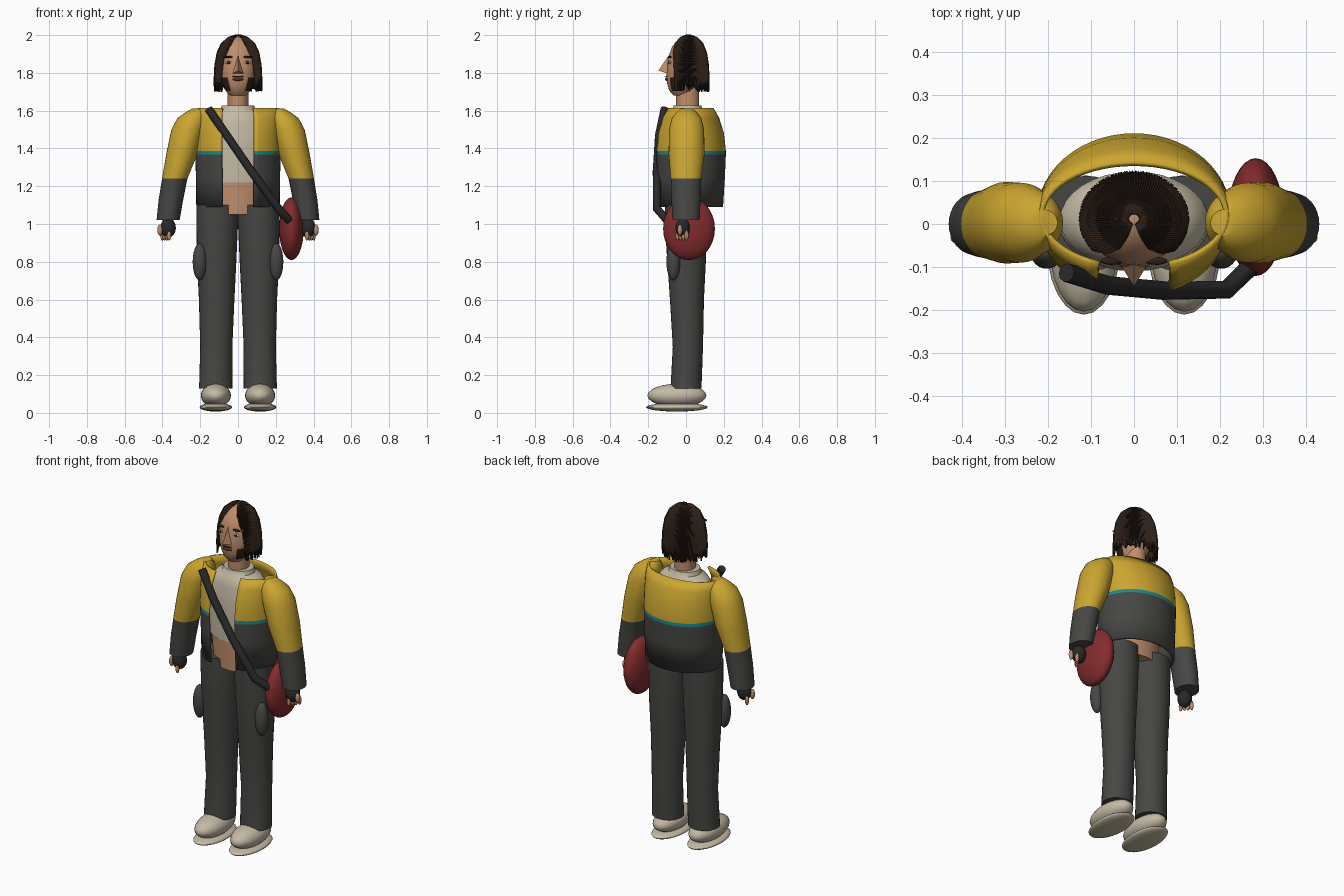
import bpy, bmesh, math, random
from mathutils import Vector

random.seed(4)
cube = bpy.data.objects.get("Cube")
if cube:
    bpy.data.objects.remove(cube)


def material(name, r, g, b):
    m = bpy.data.materials.new(name)
    m.use_nodes = True
    m.diffuse_color = (r, g, b, 1)
    bsdf = next(n for n in m.node_tree.nodes if n.type == "BSDF_PRINCIPLED")
    bsdf.inputs["Base Color"].default_value = (r, g, b, 1)
    bsdf.inputs["Roughness"].default_value = 0.8
    return m


YELLOW = material("jacket yellow", 0.60, 0.38, 0.03)
GREY = material("charcoal grey", 0.062, 0.064, 0.058)
CREAM = material("cream", 0.55, 0.49, 0.37)
RED = material("bag red", 0.23, 0.025, 0.027)
SKIN = material("skin", 0.52, 0.27, 0.15)
BLACK = material("strap black", 0.022, 0.022, 0.024)
TEAL = material("stripe teal", 0.015, 0.25, 0.25)
HAIR = material("dark brown hair", 0.027, 0.015, 0.009)
LIPS = material("lip red", 0.12, 0.02, 0.02)
WHITE = material("eye white", 0.6, 0.58, 0.52)


def finish(bm, name, mats, rule=None, angle=40):
    bmesh.ops.recalc_face_normals(bm, faces=bm.faces)
    if rule:
        for f in bm.faces:
            f.material_index = rule(f.calc_center_median())
    me = bpy.data.meshes.new(name)
    bm.to_mesh(me)
    bm.free()
    for m in mats:
        me.materials.append(m)
    ob = bpy.data.objects.new(name, me)
    bpy.context.collection.objects.link(ob)
    bpy.ops.object.select_all(action="DESELECT")
    ob.select_set(True)
    bpy.context.view_layer.objects.active = ob
    bpy.ops.object.shade_smooth_by_angle(angle=math.radians(angle))
    return ob


def loft(name, rings, mats, rule=None, segs=32, gap=0, side=1):
    """Stack of level ellipses (cx, cy, z, rx, ry); gap leaves the front open."""
    bm = bmesh.new()
    count = segs + 1 if gap else segs
    rows = []
    for cx, cy, z, rx, ry in rings:
        row = []
        for i in range(count):
            a = gap + (2 * math.pi - 2 * gap) * i / segs
            row.append(bm.verts.new((side * cx + rx * math.sin(a), cy - ry * math.cos(a), z)))
        rows.append(row)
    for lo, hi in zip(rows, rows[1:]):
        for i in range(segs):
            j = (i + 1) % count
            bm.faces.new((lo[i], lo[j], hi[j], hi[i]))
    if not gap:
        bm.faces.new(rows[0])
        bm.faces.new(rows[-1])
    return finish(bm, name, mats, rule)


def ellipsoid(name, centre, radii, mat, segs=24):
    bm = bmesh.new()
    bmesh.ops.create_uvsphere(bm, u_segments=segs, v_segments=segs // 2, radius=1)
    for v in bm.verts:
        v.co = Vector(c + r * p for c, r, p in zip(centre, radii, v.co))
    return finish(bm, name, [mat], angle=60)


# Legs, pockets, shoes, sleeves and hands, one set per side
for s, side in ((1, "left"), (-1, "right")):
    loft(side + "_trouser_leg", [
        (0.118, 0, 0.13, 0.088, 0.082), (0.115, 0.01, 0.35, 0.085, 0.08),
        (0.113, 0.005, 0.6, 0.094, 0.09), (0.113, 0.003, 0.8, 0.104, 0.102),
        (0.11, 0, 1.0, 0.11, 0.112), (0.11, 0, 1.1, 0.11, 0.112)], [GREY], side=s)
    ellipsoid(side + "_pocket", (s * 0.203, -0.067, 0.8), (0.037, 0.037, 0.098), GREY)
    ellipsoid(side + "_shoe", (s * 0.117, -0.048, 0.092), (0.08, 0.156, 0.062), CREAM)
    ellipsoid(side + "_sole", (s * 0.117, -0.048, 0.03), (0.086, 0.163, 0.023), CREAM)
    loft(side + "_sleeve", [
        (0.37, 0, 1.02, 0.061, 0.072), (0.355, 0, 1.13, 0.065, 0.077),
        (0.335, 0, 1.24, 0.067, 0.081), (0.297, 0.003, 1.37, 0.083, 0.095),
        (0.265, 0.003, 1.5, 0.088, 0.093), (0.243, 0.003, 1.56, 0.078, 0.078),
        (0.225, 0.003, 1.59, 0.055, 0.055), (0.21, 0.003, 1.612, 0.032, 0.03)],
        [GREY, YELLOW], lambda c: int(c.z > 1.24), side=s)
    ellipsoid(side + "_glove", (s * 0.37, -0.018, 0.98), (0.041, 0.038, 0.052), BLACK)
    for k in range(4):
        ellipsoid(side + "_finger_%d" % (k + 1), (s * (0.365 + 0.012 * k), -0.045 + 0.016 * k, 0.94),
                  (0.011, 0.011, 0.028), SKIN, 12)
    ellipsoid(side + "_thumb", (s * 0.413, -0.032, 0.968), (0.014, 0.013, 0.03), SKIN, 12)

# Torso under the jacket
loft("belly", [(0, 0, 1.05, 0.14, 0.1), (0, 0, 1.23, 0.16, 0.104)], [SKIN])
loft("shirt", [
    (0, 0, 1.22, 0.165, 0.108), (0, 0.005, 1.4, 0.175, 0.115), (0, 0.01, 1.54, 0.172, 0.112),
    (0, 0.01, 1.59, 0.13, 0.095), (0, 0.008, 1.605, 0.092, 0.08),
    (0, 0.008, 1.628, 0.085, 0.073)], [CREAM])
loft("neck", [(0, 0.008, 1.58, 0.056, 0.062), (0, 0.008, 1.74, 0.054, 0.062)], [SKIN])


# Open jacket with a thin stripe between the two colours
def jacket_colour(c):
    return 0 if c.z < 1.367 else 1 if c.z < 1.387 else 2


jacket = loft("jacket", [
    (0, 0.02, 1.09, 0.215, 0.17), (0, 0.02, 1.25, 0.217, 0.18), (0, 0.02, 1.367, 0.22, 0.185),
    (0, 0.02, 1.387, 0.22, 0.185), (0, 0.02, 1.48, 0.22, 0.175), (0, 0.02, 1.56, 0.22, 0.15),
    (0, 0.02, 1.612, 0.215, 0.12)], [GREY, TEAL, YELLOW], jacket_colour, segs=48, gap=0.39)
shell = jacket.modifiers.new("thickness", "SOLIDIFY")
shell.thickness = 0.012
shell.offset = 0

# Round bag and the strap across the chest
ellipsoid("bag", (0.283, 0.016, 0.975), (0.065, 0.137, 0.166), RED, 32)
curve = bpy.data.curves.new("bag_strap", "CURVE")
curve.dimensions = "3D"
curve.bevel_depth = 0.022
curve.bevel_resolution = 3
curve.use_fill_caps = True
path = [(-0.157, -0.113, 1.61), (-0.06, -0.143, 1.47), (0.07, -0.155, 1.28),
        (0.215, -0.153, 1.08), (0.27, -0.1, 1.02)]
spline = curve.splines.new("POLY")
spline.points.add(len(path) - 1)
for point, co in zip(spline.points, path):
    point.co = (*co, 1)
curve.materials.append(BLACK)
bpy.context.collection.objects.link(bpy.data.objects.new("bag_strap", curve))


# Head with bearded jaw sides
def face_colour(c):
    return int(1.7 < c.z < 1.775 and abs(c.x) > 0.045 and c.y < 0)


loft("head", [
    (0, -0.02, 1.68, 0.04, 0.045), (0, -0.02, 1.705, 0.065, 0.068), (0, -0.015, 1.74, 0.08, 0.084),
    (0, -0.01, 1.775, 0.092, 0.094), (0, -0.003, 1.82, 0.1, 0.098), (0, 0.005, 1.88, 0.104, 0.1),
    (0, 0.01, 1.94, 0.086, 0.083), (0, 0.012, 1.975, 0.052, 0.05), (0, 0.012, 1.994, 0.013, 0.013)],
    [SKIN, HAIR], face_colour, segs=40)

# Pointed nose
bm = bmesh.new()
bridge, tip, wing_a, wing_b = [bm.verts.new(c) for c in (
    (0, -0.09, 1.895), (0, -0.146, 1.812), (0.04, -0.08, 1.79), (-0.04, -0.08, 1.79))]
for tri in ((bridge, tip, wing_a), (bridge, wing_b, tip), (tip, wing_b, wing_a), (bridge, wing_a, wing_b)):
    bm.faces.new(tri)
finish(bm, "nose", [SKIN])

# Eyes, brows and mouth
for s, side in ((1, "left"), (-1, "right")):
    ellipsoid(side + "_eye", (s * 0.05, -0.086, 1.855), (0.018, 0.007, 0.009), WHITE, 16)
    ellipsoid(side + "_pupil", (s * 0.05, -0.091, 1.855), (0.008, 0.004, 0.008), HAIR, 12)
    ellipsoid(side + "_brow", (s * 0.052, -0.086, 1.884), (0.026, 0.009, 0.006), HAIR, 16)
ellipsoid("mouth", (0, -0.1, 1.766), (0.028, 0.012, 0.009), LIPS, 16)
ellipsoid("moustache", (0, -0.1, 1.781), (0.03, 0.009, 0.004), HAIR, 16)

# Parted hair made of ridged strands with ragged ends: height, spread, parting angle
bm = bmesh.new()
levels = [(1.999, 0.11, 0.3), (1.987, 0.4, 0.33), (1.955, 0.7, 0.42), (1.905, 0.88, 0.58),
          (1.84, 0.97, 0.76), (1.77, 1.0, 0.82), (1.72, 1.0, 0.86)]
strands = 180
columns = []
for i in range(strands + 1):
    ridge = 1.0 if i % 2 else 0.95
    drop = random.uniform(-0.022, 0.03)
    column = []
    for k, (z, spread, part) in enumerate(levels):
        a = part + (2 * math.pi - 2 * part) * i / strands
        if k == len(levels) - 1:
            z += drop
        r = spread * ridge
        column.append(bm.verts.new((0.125 * r * math.sin(a), 0.012 - 0.109 * r * math.cos(a), z)))
    columns.append(column)
for a, b in zip(columns, columns[1:]):
    for k in range(len(levels) - 1):
        bm.faces.new((a[k], a[k + 1], b[k + 1], b[k]))
hair = finish(bm, "hair", [HAIR], angle=25)
shell = hair.modifiers.new("thickness", "SOLIDIFY")
shell.thickness = 0.008
shell.offset = 0
